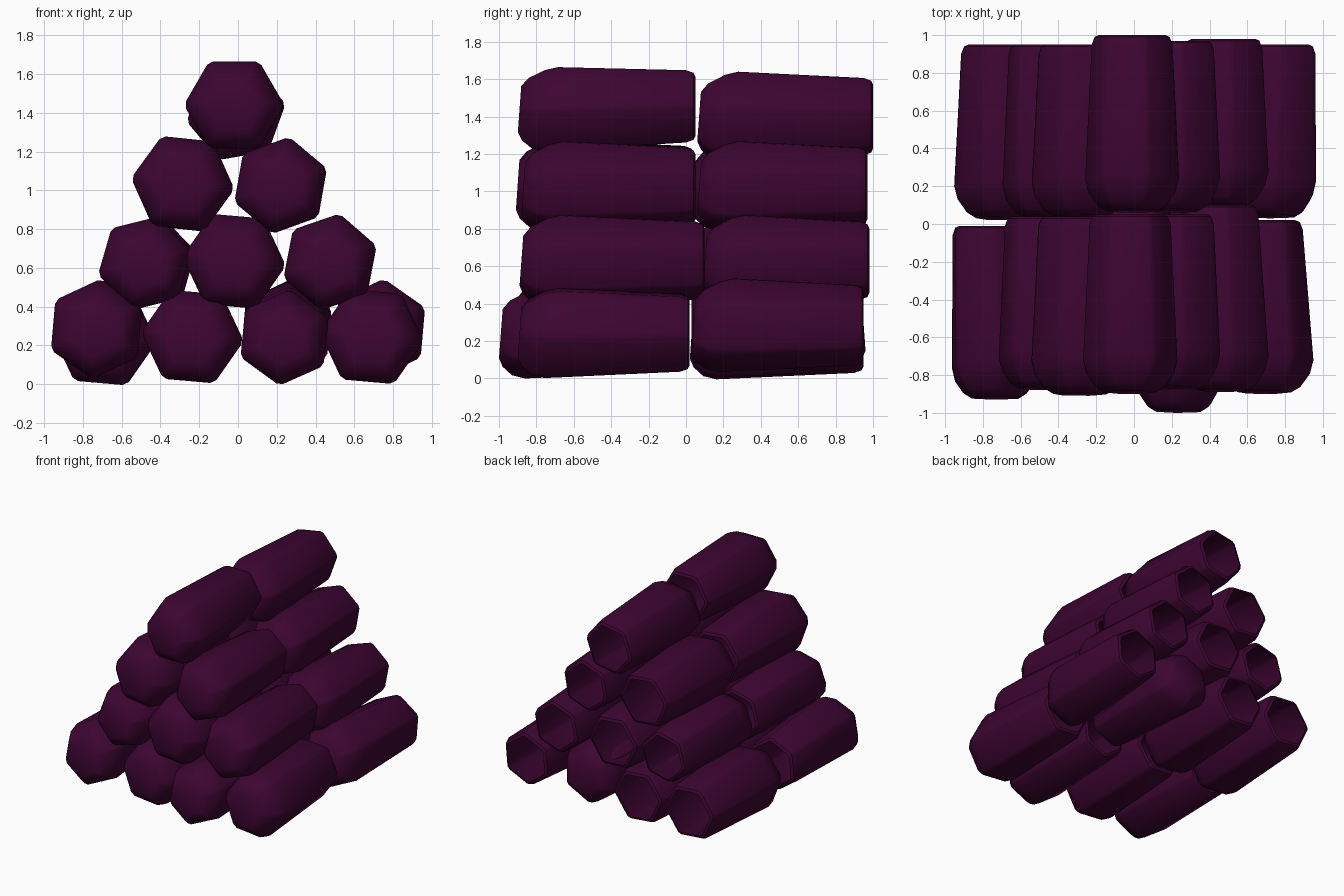
import bpy, bmesh, math

if "Cube" in bpy.data.objects:
    bpy.data.objects.remove(bpy.data.objects["Cube"])

mat = bpy.data.materials.new("dark_plum")
mat.diffuse_color = (0.046, 0.0015, 0.031, 1)
mat.use_nodes = True
mat.node_tree.nodes["Principled BSDF"].inputs["Base Color"].default_value = mat.diffuse_color

# closed end: (distance from the end, share of the radius, lean of the section)
CAP = [(0.0, 0.55, 0.01), (0.02, 0.74, 0.02), (0.07, 0.93, 0.04), (0.14, 1.0, 0.04)]
# open end: (distance from the end, share of the radius)
MOUTH = [(0.05, 0.86), (0.01, 0.8), (0.0, 0.71)]


def ring(bm, cx, cz, y, r, ang, lean):
    """Six-sided section with slightly blunted corners."""
    verts = []
    for k in range(6):
        for d in (-4, 4):
            a = math.radians(ang + 60 * k + d)
            s = math.sin(a)
            verts.append(bm.verts.new((cx + r * math.cos(a), y + lean * s, cz + r * s)))
    return verts


def log(name, x, z, y0, y1, ang, R, dx=0, dz=0):
    """Tapered hexagonal log: closed blunt end at y0, open hollow end at y1."""
    way = 1 if y1 > y0 else -1
    bm = bmesh.new()
    rings = [ring(bm, x, z, y0 + way * (d + lean), R * f, ang, way * lean)
             for d, f, lean in CAP]
    rings += [ring(bm, x + dx, z + dz, y1 - way * d, R * f, ang, 0) for d, f in MOUTH]
    for a, b in zip(rings, rings[1:]):
        n = len(a)
        for i in range(n):
            bm.faces.new((a[i], a[(i + 1) % n], b[(i + 1) % n], b[i]))
    cap = bm.faces.new(rings[0])
    bmesh.ops.recalc_face_normals(bm, faces=bm.faces)
    # the open shell must face outward
    if cap.normal.y * way > 0:
        bmesh.ops.reverse_faces(bm, faces=bm.faces)
    me = bpy.data.meshes.new(name)
    bm.to_mesh(me)
    bm.free()
    me.materials.append(mat)
    ob = bpy.data.objects.new(name, me)
    bpy.context.collection.objects.link(ob)
    bpy.context.view_layer.objects.active = ob
    ob.select_set(True)
    bpy.ops.object.shade_smooth_by_angle(angle=math.radians(40))
    ob.select_set(False)


# front stack, bottom row to top: x, z, closed y, open y, roll, radius, drift of open end
front = [
    (-0.73, 0.285, -0.93, -0.01, 25, 0.25, -0.03), (-0.235, 0.245, -0.88, 0.02, -5, 0.256),
    (0.24, 0.24, -1.00, -0.06, 24, 0.24), (0.69, 0.245, -0.90, 0.02, -5, 0.26, -0.02),
    (-0.48, 0.625, -0.88, 0.04, 14, 0.24), (-0.02, 0.635, -0.88, 0.08, -5, 0.258),
    (0.475, 0.63, -0.89, 0.10, 19, 0.245, -0.02),
    (-0.285, 1.035, -0.91, 0.04, -6, 0.258), (0.22, 1.025, -0.88, 0.05, 20, 0.245),
    (-0.02, 1.44, -0.90, 0.05, 0, 0.25, 0.0, 0.015),
]
# back stack; the third log lies the other way round
back = [
    (-0.69, 0.24, 0.02, 0.95, -5, 0.262), (-0.235, 0.245, 0.03, 0.95, -5, 0.256),
    (0.25, 0.285, 0.96, 0.03, 25, 0.247), (0.73, 0.285, 0.03, 0.95, 25, 0.25, 0.03),
    (-0.46, 0.625, 0.03, 0.95, 14, 0.24), (-0.02, 0.63, 0.09, 0.96, -5, 0.256),
    (0.475, 0.63, 0.09, 0.98, 19, 0.245),
    (-0.285, 1.03, 0.03, 0.95, -6, 0.256), (0.22, 1.025, 0.06, 0.97, 20, 0.245),
    (-0.01, 1.4, 0.06, 1.00, 10, 0.25),
]
for side, stack in (("front", front), ("back", back)):
    for i, spec in enumerate(stack):
        log(f"{side}_log_{i + 1}", *spec)
